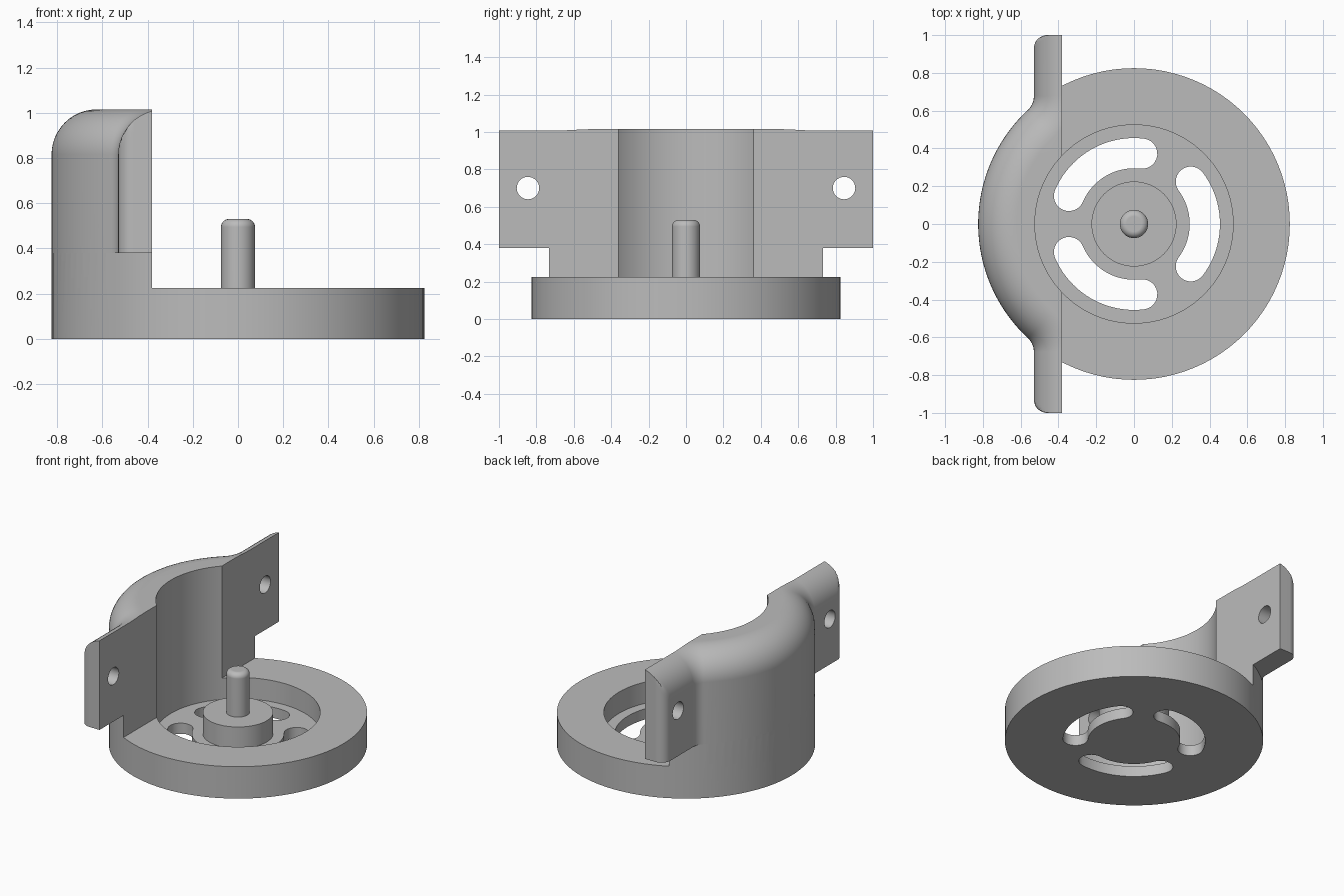
import bpy
import bmesh
from math import sin, cos, pi, atan2, sqrt, radians

cube = bpy.data.objects.get("Cube")
if cube:
    bpy.data.objects.remove(cube, do_unlink=True)

grey = bpy.data.materials.new("plain grey")
grey.use_nodes = True
colour = (0.5, 0.5, 0.5, 1)
grey.diffuse_color = colour
grey.node_tree.nodes["Principled BSDF"].inputs["Base Color"].default_value = colour

DISC_R, DISC_H = 0.825, 0.225
RECESS_R, FLOOR_Z = 0.525, 0.075
FACE_X, BACK_X = -0.38, -0.53
FLANGE_Z, TOP_Z = 0.38, 1.015
ROUND = 0.2        # fillet along the top outer edge
BLEND = 0.1        # concave fillet between flange and drum
CORNER = 0.07      # rounded flange ends


def arc(cx, cy, r, a0, a1, n):
    """Points along an arc, both ends included."""
    return [(cx + r * cos(a0 + (a1 - a0) * i / n),
             cy + r * sin(a0 + (a1 - a0) * i / n)) for i in range(n + 1)]


def circle(r, n=96):
    return arc(0, 0, r, 0, 2 * pi, n)[:-1]


def loft(name, layers):
    """Closed solid through a list of (outline, z) layers."""
    bm = bmesh.new()
    rings = [[bm.verts.new((x, y, z)) for x, y in pts] for pts, z in layers]
    for low, high in zip(rings, rings[1:]):
        for i in range(len(low)):
            j = (i + 1) % len(low)
            bm.faces.new((low[i], low[j], high[j], high[i]))
    bm.faces.new(rings[0][::-1])
    bm.faces.new(rings[-1])
    bmesh.ops.recalc_face_normals(bm, faces=bm.faces)
    mesh = bpy.data.meshes.new(name)
    bm.to_mesh(mesh)
    bm.free()
    mesh.materials.append(grey)
    ob = bpy.data.objects.new(name, mesh)
    bpy.context.collection.objects.link(ob)
    return ob


def prism(name, pts, z0, z1):
    return loft(name, [(pts, z0), (pts, z1)])


def combine(ob, other, operation):
    """Apply a boolean and discard the second solid."""
    mod = ob.modifiers.new("boolean", "BOOLEAN")
    mod.operation = operation
    mod.solver = "EXACT"
    mod.object = other
    bpy.context.view_layer.objects.active = ob
    bpy.ops.object.modifier_apply(modifier=mod.name)
    bpy.data.objects.remove(other, do_unlink=True)


def housing_outline(d):
    """Drum and flange outline, with its back moved inward by d."""
    cx = BACK_X - BLEND
    cy = sqrt((DISC_R + BLEND) ** 2 - cx ** 2)
    th = atan2(cy, cx)
    half = arc(0, 0, DISC_R - d, pi, th, 24)
    half += arc(cx, cy, BLEND + d, th - pi, 0, 10)[1:]
    end = arc(BACK_X + CORNER, 1 - CORNER, CORNER, pi, pi / 2, 8)
    half += [(max(x, BACK_X + d), y) for x, y in end]
    half.append((FACE_X + 0.13, 1))
    return half + [(x, -y) for x, y in half[:0:-1]]


# Upper housing with flanges and rounded top edge
layers = [(housing_outline(0), FLANGE_Z)]
STEPS = 12
for i in range(STEPS + 1):
    a = pi / 2 * i / STEPS
    layers.append((housing_outline(ROUND * (1 - cos(a))),
                   TOP_Z - ROUND + ROUND * sin(a)))
upper = loft("upper_housing", layers)

# Round base and lower drum, joined to the upper housing
body = prism("base_and_housing", circle(DISC_R), 0, FLANGE_Z)
combine(body, upper, "UNION")

# Open front half above the disc
opening = [(FACE_X, -2), (2, -2), (2, 2), (FACE_X, 2)]
combine(body, prism("front_cutter", opening, DISC_H, 2), "DIFFERENCE")

# Round cavity and recess
combine(body, prism("recess_cutter", circle(RECESS_R), FLOOR_Z, 2), "DIFFERENCE")

# Three curved slots through the floor
MID_R, HALF_W, SPAN = 0.375, 0.08, radians(36.7)
for k in range(3):
    mid = 2 * pi * k / 3
    a0, a1 = mid - SPAN, mid + SPAN
    pts = arc(0, 0, MID_R + HALF_W, a0, a1, 20)
    pts += arc(MID_R * cos(a1), MID_R * sin(a1), HALF_W, a1, a1 + pi, 12)[1:]
    pts += arc(0, 0, MID_R - HALF_W, a1, a0, 20)[1:]
    pts += arc(MID_R * cos(a0), MID_R * sin(a0), HALF_W, a0 + pi, a0 + 2 * pi, 12)[1:-1]
    combine(body, prism("slot_cutter", pts, -0.1, 0.15), "DIFFERENCE")

# Bolt hole in each flange
for side in (-1, 1):
    drill = prism("hole_cutter", circle(0.06, 32), -0.3, 0.3)
    drill.rotation_euler = (0, pi / 2, 0)
    drill.location = (-0.45, side * 0.845, 0.7)
    bpy.context.view_layer.update()
    combine(body, drill, "DIFFERENCE")

# Hub and round-topped pin
hub = prism("hub", circle(0.225, 64), FLOOR_Z, DISC_H)
PIN_R, PIN_TOP, PIN_ROUND = 0.075, 0.53, 0.035
layers = [(circle(PIN_R, 40), DISC_H)]
for r, z in arc(PIN_R - PIN_ROUND, PIN_TOP - PIN_ROUND, PIN_ROUND, 0, pi / 2, 8):
    layers.append((circle(r, 40), z))
pin = loft("centre_pin", layers)

# Smooth curved surfaces, keep edges crisp
bpy.ops.object.select_all(action="DESELECT")
for ob in (body, hub, pin):
    ob.select_set(True)
bpy.context.view_layer.objects.active = body
bpy.ops.object.shade_smooth_by_angle(angle=radians(30))
for ob in (body, hub, pin):
    weighted = ob.modifiers.new("weighted normals", "WEIGHTED_NORMAL")
    weighted.keep_sharp = True
